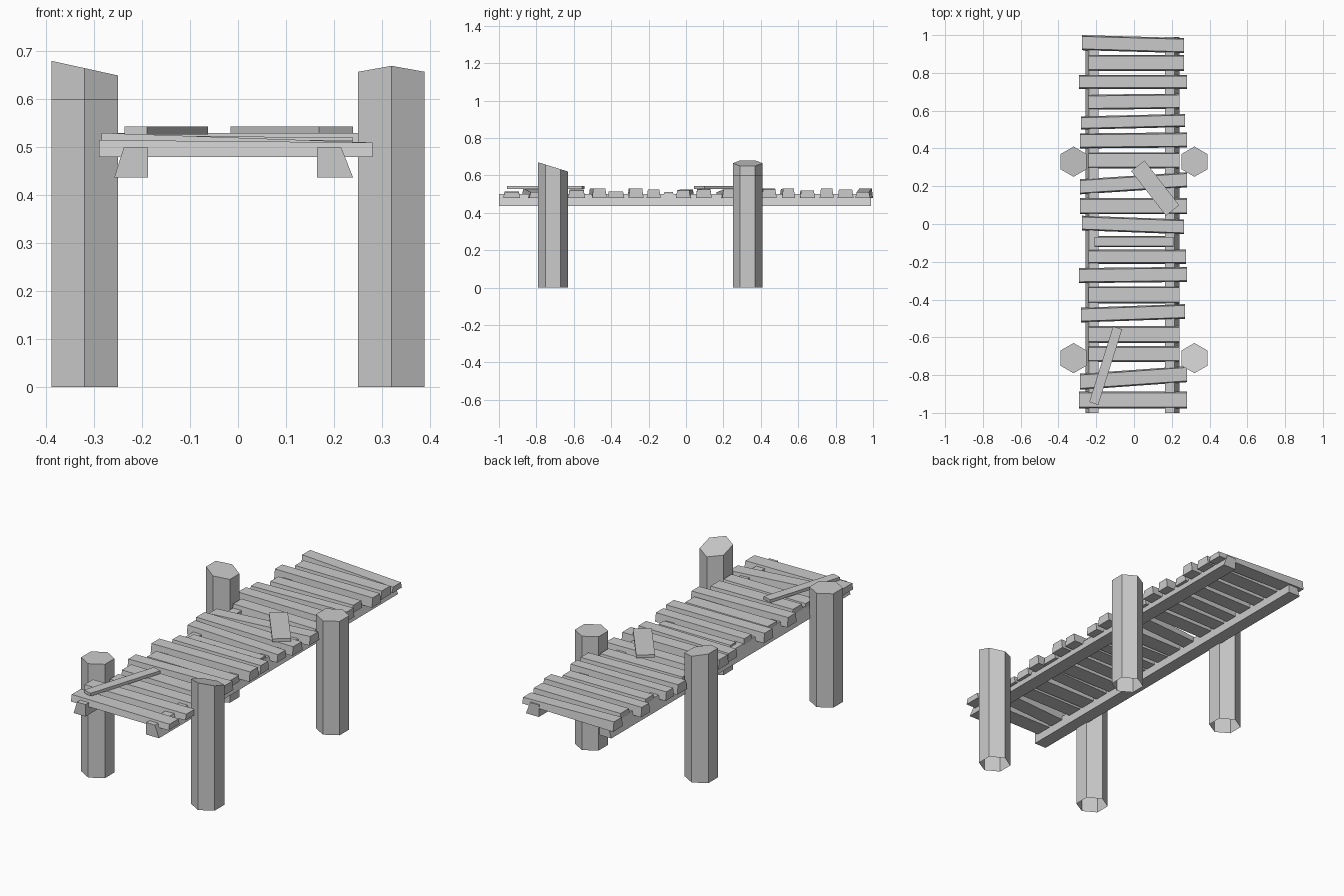
import bpy, math
from mathutils import Matrix, Vector

if "Cube" in bpy.data.objects:
    bpy.data.objects.remove(bpy.data.objects["Cube"])


def make(name, verts, faces):
    mesh = bpy.data.meshes.new(name)
    mesh.from_pydata(verts, [], faces)
    mesh.update()
    ob = bpy.data.objects.new(name, mesh)
    bpy.context.collection.objects.link(ob)
    return ob


def loft(name, a, b, caps=(True, True)):
    """Join two matching outlines (counter-clockwise seen from b's side)."""
    n = len(a)
    faces = [(i, (i + 1) % n, n + (i + 1) % n, n + i) for i in range(n)]
    if caps[0]:
        faces.append(tuple(reversed(range(n))))
    if caps[1]:
        faces.append(tuple(range(n, 2 * n)))
    return make(name, a + b, faces)


# Hexagonal posts, open underneath, each with its own sawn-off top slope
def post(name, cx, cy, z, sx=0.0, sy=0.0, r=0.08):
    ring = [(r * math.cos(math.radians(30 + 60 * i)),
             r * math.sin(math.radians(30 + 60 * i))) for i in range(6)]
    low = [(cx + x, cy + y, 0) for x, y in ring]
    top = [(cx + x, cy + y, z + sx * x + sy * y) for x, y in ring]
    loft(name, low, top, caps=(False, True))


post("front_left_post", -0.32, -0.71, 0.60)
post("front_right_post", 0.32, -0.71, 0.645, sy=-0.31)
post("back_left_post", -0.32, 0.33, 0.665, sx=-0.22)
post("back_right_post", 0.32, 0.33, 0.60)

# Long beams under the deck with a slanted outer face
beams = {
    "left_beam": [(-0.258, 0.437), (-0.238, 0.50), (-0.188, 0.50), (-0.188, 0.437)],
    "right_beam": [(0.165, 0.437), (0.165, 0.50), (0.215, 0.50), (0.24, 0.437)],
}
for name, prof in beams.items():
    loft(name, [(x, -1.0, z) for x, z in prof], [(x, 0.99, z) for x, z in prof])

# Deck planks: x ends, centre y at left and right end, width, top z left and right
planks = [
    (-.275, .265, .96, .945, .08, .53, .51),
    (-.24, .265, .853, .853, .085, .525, .525),
    (-.29, .28, .752, .752, .075, .53, .53),
    (-.24, .24, .645, .65, .08, .52, .52),
    (-.28, .27, .535, .548, .07, .525, .53),
    (-.285, .28, .44, .445, .08, .53, .525),
    (-.24, .24, .337, .337, .085, .52, .515),
    (-.285, .28, .197, .234, .08, .51, .525),
    (-.285, .28, .095, .095, .085, .53, .525),
    (-.275, .265, .005, -.015, .078, .525, .52),
    (-.21, .21, -.093, -.093, .06, .51, .51),
    (-.24, .275, -.173, -.173, .075, .525, .525),
    (-.29, .28, -.273, -.267, .08, .53, .53),
    (-.24, .24, -.375, -.375, .09, .515, .515),
    (-.28, .27, -.482, -.463, .078, .53, .53),
    (-.24, .24, -.585, -.585, .09, .525, .52),
    (-.24, .24, -.688, -.688, .085, .515, .515),
    (-.285, .28, -.835, -.795, .085, .53, .51),
    (-.29, .28, -.932, -.932, .09, .515, .51),
]
for i, (x0, x1, yl, yr, w, zl, zr) in enumerate(planks):
    h = w / 2
    t = h - 0.007

    def end(x, y, z):
        return [(x, y - h, 0.48), (x, y + h, 0.48), (x, y + t, z), (x, y - t, z)]
    loft(f"deck_plank_{i + 1}", end(x0, yl, zl), end(x1, yr, zr))


# Loose boards lying across the deck
def loose_board(name, cx, cy, length, width, angle):
    m = Matrix.Translation((cx, cy, 0)) @ Matrix.Rotation(math.radians(angle), 4, 'Z')
    l, w = length / 2, width / 2
    rect = [(-l, -w), (l, -w), (l, w), (-l, w)]
    loft(name, *[[tuple(m @ Vector((x, y, z))) for x, y in rect] for z in (0.527, 0.543)])


loose_board("front_loose_board", -0.15, -0.75, 0.42, 0.05, 72.5)
loose_board("middle_loose_board", 0.112, 0.19, 0.30, 0.09, -52)
